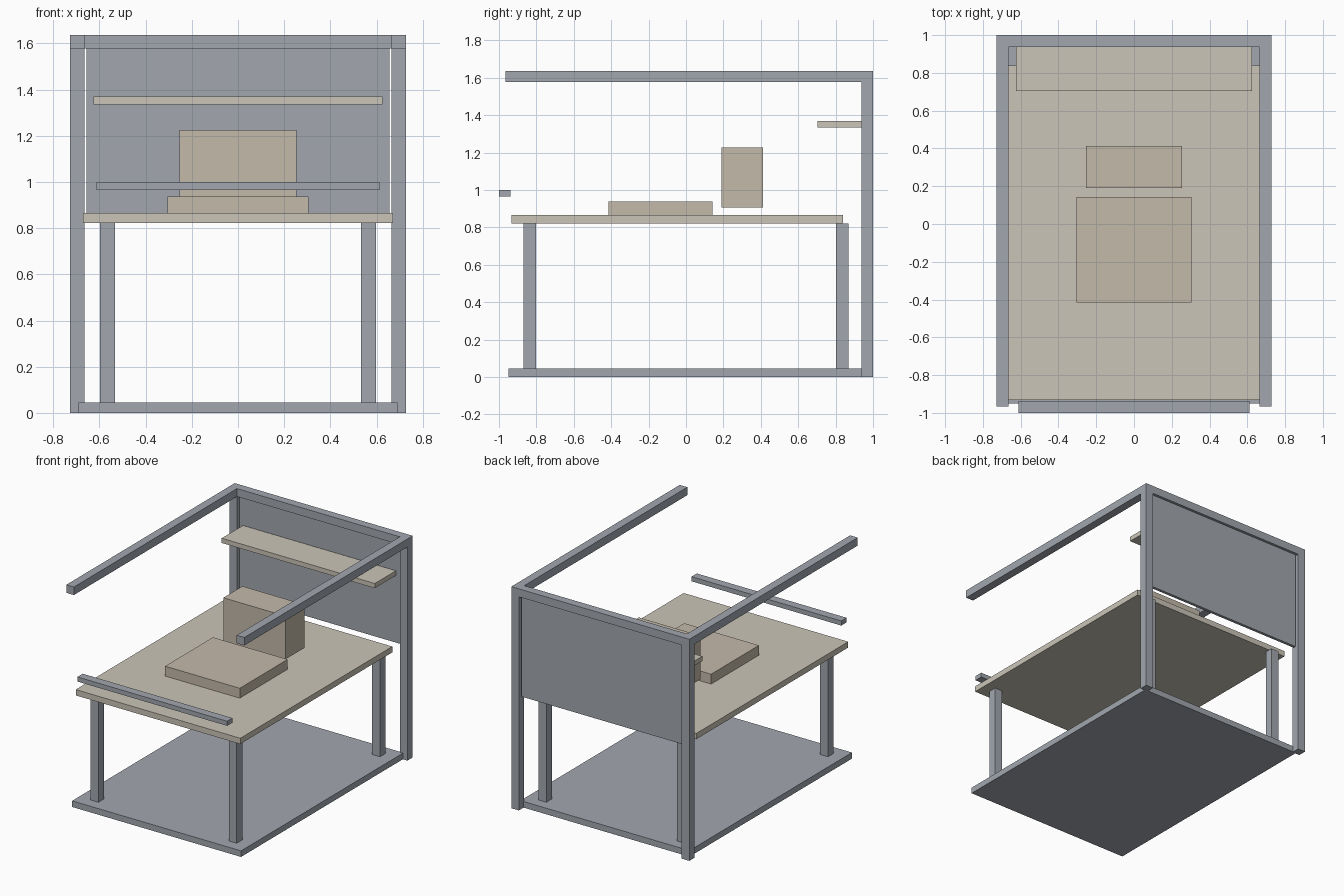
import bpy

if "Cube" in bpy.data.objects:
    bpy.data.objects.remove(bpy.data.objects["Cube"])


def material(name, rgb):
    m = bpy.data.materials.new(name)
    m.diffuse_color = (*rgb, 1)
    m.use_nodes = True
    m.node_tree.nodes["Principled BSDF"].inputs["Base Color"].default_value = m.diffuse_color
    return m


TAN = material("warm_board", (0.60, 0.56, 0.48))
BOX = material("warm_box", (0.55, 0.49, 0.40))
GREY = material("frame_grey", (0.36, 0.39, 0.43))


def block(name, x, y, z, mat):
    """Box given by its (min, max) range on each axis."""
    bpy.ops.mesh.primitive_cube_add(size=1, location=[sum(r) / 2 for r in (x, y, z)])
    ob = bpy.context.object
    ob.name = name
    ob.scale = [r[1] - r[0] for r in (x, y, z)]
    bpy.ops.object.transform_apply(location=False, rotation=False, scale=True)
    ob.data.materials.append(mat)
    return ob


def pair(name, x, y, z, mat):
    """The same box on the left and right."""
    block(name + "_right", x, y, z, mat)
    block(name + "_left", (-x[1], -x[0]), y, z, mat)


# Base plate and table legs
block("base_plate", (-0.69, 0.69), (-0.95, 0.945), (0, 0.045), GREY)
pair("front_leg", (0.533, 0.597), (-0.868, -0.803), (0.045, 0.822), GREY)
pair("back_leg", (0.533, 0.597), (0.803, 0.868), (0.045, 0.822), GREY)

# Table top and the boxes over it
block("table_top", (-0.672, 0.672), (-0.933, 0.84), (0.822, 0.865), TAN)
block("low_box", (-0.305, 0.305), (-0.415, 0.143), (0.865, 0.938), BOX)
block("tall_box", (-0.253, 0.253), (0.19, 0.413), (0.906, 1.226), BOX)

# Rear frame with overhead arms
pair("back_post", (0.665, 0.727), (0.938, 1.0), (0, 1.577), GREY)
pair("overhead_arm", (0.665, 0.727), (-0.965, 1.0), (1.577, 1.636), GREY)
block("back_beam", (-0.665, 0.665), (0.938, 1.0), (1.577, 1.636), GREY)

# Rear panel, shelf and front rail
block("back_panel", (-0.657, 0.657), (0.958, 0.98), (0.835, 1.577), GREY)
block("shelf", (-0.625, 0.625), (0.703, 0.95), (1.335, 1.37), TAN)
block("front_rail", (-0.612, 0.612), (-1.0, -0.938), (0.966, 1.0), GREY)
